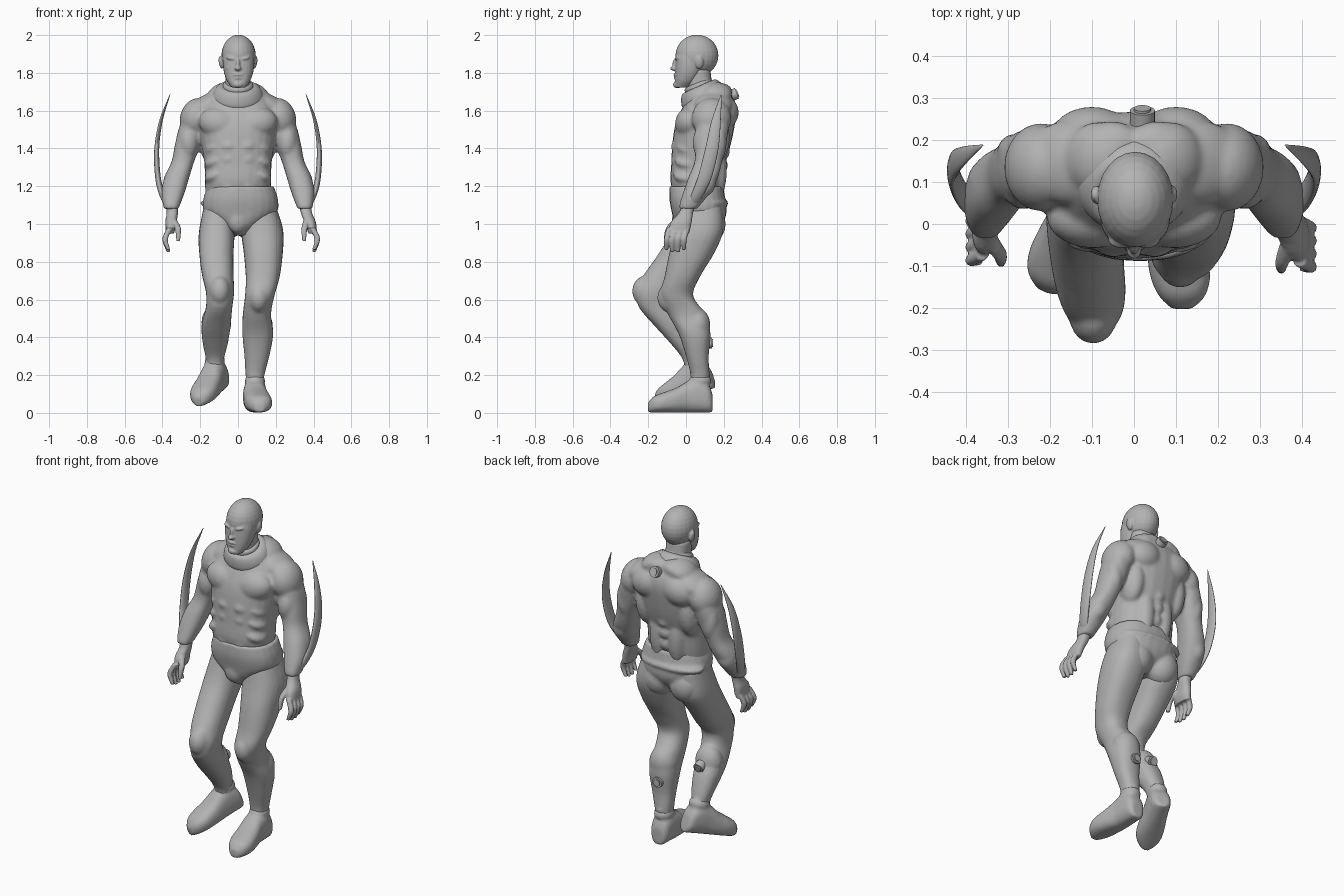
import bpy, bmesh, math
from mathutils import Matrix, Vector

cube = bpy.data.objects.get("Cube")
if cube:
    bpy.data.objects.remove(cube, do_unlink=True)

GREY = (0.45, 0.45, 0.45, 1.0)
clay = bpy.data.materials.new("clay grey")
clay.use_nodes = True
clay.diffuse_color = GREY
shader = next(n for n in clay.node_tree.nodes if n.type == "BSDF_PRINCIPLED")
shader.inputs["Base Color"].default_value = GREY
shader.inputs["Roughness"].default_value = 0.7


def spline(rings, steps=4):
    """Catmull-Rom interpolation of the ring values."""
    pts = [Vector(r) for r in rings]
    ext = [pts[0] * 2 - pts[1]] + pts + [pts[-1] * 2 - pts[-2]]
    out = []
    for a, b, c, d in zip(ext, ext[1:], ext[2:], ext[3:]):
        for i in range(steps):
            t = i / steps
            out.append(b + (c - a) * (t / 2) + (a * 2 - b * 5 + c * 4 - d) * (t * t / 2)
                       + (b * 3 - a - c * 3 + d) * (t ** 3 / 2))
    return out + [pts[-1]]


def tube(bm, rings, axis="Z", side=1, sides=24, power=0.85):
    """Loft rounded rings (x, y, z, half width, half depth) along an axis."""
    loops = []
    for x, y, z, a, b in spline(rings):
        loop = []
        for i in range(sides):
            ang = math.tau * i / sides
            u, v = (math.copysign(abs(f) ** power, f) for f in (math.cos(ang), math.sin(ang)))
            offset = (a * u, b * v, 0) if axis == "Z" else (a * u, 0, b * v)
            p = Vector((x, y, z)) + Vector(offset)
            p.x *= side
            loop.append(bm.verts.new(p))
        loops.append(loop)
    for low, high in zip(loops, loops[1:]):
        for i in range(sides):
            j = (i + 1) % sides
            bm.faces.new((low[i], low[j], high[j], high[i]))
    bm.faces.new(loops[0][::-1])
    bm.faces.new(loops[-1])


def blob(bm, centre, radii, pair=True, turn=0):
    """Ellipsoid muscle, mirrored when it sits off the centre line."""
    for s in ((1, -1) if pair and centre[0] else (1,)):
        m = (Matrix.Translation((centre[0] * s, *centre[1:]))
             @ Matrix.Rotation(math.radians(turn * s), 4, "Y") @ Matrix.Diagonal((*radii, 1)))
        bmesh.ops.create_uvsphere(bm, u_segments=24, v_segments=14, radius=1, matrix=m)


def finish(name, bm, voxel=None, matrix=None, relax=4):
    """Make the object; fuse overlapping volumes into one sculpted skin."""
    bmesh.ops.recalc_face_normals(bm, faces=bm.faces)
    if matrix:
        bm.transform(matrix)
    mesh = bpy.data.meshes.new(name)
    bm.to_mesh(mesh)
    bm.free()
    obj = bpy.data.objects.new(name, mesh)
    bpy.context.collection.objects.link(obj)
    if voxel:
        remesh = obj.modifiers.new("fuse", "REMESH")
        remesh.mode, remesh.voxel_size = "VOXEL", voxel
        relaxer = obj.modifiers.new("relax", "SMOOTH")
        relaxer.factor, relaxer.iterations = 0.5, relax
        graph = bpy.context.evaluated_depsgraph_get()
        mesh = bpy.data.meshes.new_from_object(obj.evaluated_get(graph))
        obj.modifiers.clear()
        obj.data = mesh
    mesh.materials.clear()
    mesh.materials.append(clay)
    mesh.polygons.foreach_set("use_smooth", [True] * len(mesh.polygons))
    return obj


# Upper body: lofted trunk and arms fused with their muscles
bm = bmesh.new()
tube(bm, [(0, y, z, a, b) for z, y, a, b in (
    (1.14, .06, .17, .115), (1.22, .056, .176, .138), (1.32, .064, .178, .142),
    (1.42, .082, .193, .155), (1.52, .1, .207, .158), (1.6, .12, .2, .147),
    (1.66, .13, .165, .125), (1.72, .12, .11, .095))])
blob(bm, (.095, .018, 1.53), (.115, .076, .085), turn=-15)     # chest
for row in range(4):                                           # belly rows
    blob(bm, (.048, -.035, 1.2 + row * .07), (.052, .044, .04))
for row in range(3):                                           # slanted ribs
    blob(bm, (.115, .01 + row * .008, 1.26 + row * .075), (.068, .078, .036), turn=25)
blob(bm, (.14, .14, 1.46), (.066, .092, .15))                  # flank of back
blob(bm, (.1, .205, 1.59), (.1, .074, .085), turn=15)          # shoulder blade
blob(bm, (.155, .145, 1.63), (.12, .1, .058), turn=26)         # shoulder slope
blob(bm, (.085, .155, 1.69), (.085, .088, .055), turn=25)      # neck slope
blob(bm, (.055, .185, 1.7), (.075, .06, .045), turn=10)        # raised upper back
blob(bm, (.06, .155, 1.29), (.055, .062, .17))                 # lower back
for row in range(5):                                           # spine
    blob(bm, (0, .187 + row * .01, 1.24 + row * .07), (.035, .024, .036))
for side in (1, -1):
    tube(bm, ((.19, .14, 1.61, .06, .08), (.235, .14, 1.53, .07, .088),
              (.266, .13, 1.42, .068, .082), (.292, .118, 1.33, .06, .073),
              (.323, .092, 1.25, .066, .078), (.343, .058, 1.17, .062, .072),
              (.352, .02, 1.1, .045, .055), (.353, .01, 1.08, .038, .045)), side=side)
blob(bm, (.222, .135, 1.56), (.085, .105, .108), turn=-15)     # shoulder
blob(bm, (.262, .085, 1.43), (.05, .05, .085))                 # front of arm
blob(bm, (.28, .17, 1.43), (.046, .045, .1))                   # back of arm
blob(bm, (.338, .1, 1.23), (.056, .06, .085), turn=-15)        # forearm
finish("upper_body", bm, .0095)

# Pelvis with briefs, buttocks and rear belt roll
bm = bmesh.new()
tube(bm, [(.014, y, z, a, b) for z, y, a, b in (
    (1.2, .055, .176, .142), (1.13, .06, .198, .148), (1.06, .07, .192, .145),
    (1, .065, .115, .125), (.94, .05, .04, .075))])
blob(bm, (.088, .12, 1), (.096, .09, .105))
blob(bm, (.012, .125, 1.11), (.19, .1, .034))
blob(bm, (0, -.03, 1.02), (.06, .045, .07))
finish("pelvis", bm, .0095)

# Legs: left one standing, right one stepping with a raised knee
left = ((.11, .08, 1.1, .09, .11), (.127, .072, .97, .112, .127), (.134, .032, .85, .104, .12),
        (.131, -.02, .72, .09, .094), (.115, -.05, .62, .078, .088), (.1, .005, .52, .075, .1),
        (.105, .045, .42, .082, .085), (.1, .06, .3, .066, .06), (.09, .074, .2, .05, .05),
        (.09, .07, .12, .04, .045))
right = ((-.1, .08, 1.1, .08, .11), (-.113, .05, .95, .095, .132), (-.114, -.03, .83, .09, .124),
         (-.106, -.11, .72, .083, .12), (-.095, -.16, .64, .075, .1), (-.1, -.148, .56, .07, .102),
         (-.116, -.07, .46, .077, .096), (-.12, -.01, .37, .067, .074),
         (-.122, .032, .29, .049, .053), (-.122, .04, .22, .042, .042))
for name, rings, knee, calf, heel in (
        ("left_leg", left, (.11, -.082, .61), (.105, .062, .46), (.09, .1, .2)),
        ("right_leg", right, (-.097, -.215, .645), (-.114, -.055, .48), (-.122, .07, .29))):
    bm = bmesh.new()
    tube(bm, rings)
    blob(bm, knee, (.058, .07, .08), pair=False)
    blob(bm, calf, (.08, .068, .095), pair=False)
    blob(bm, heel, (.032, .03, .025), pair=False)
    finish(name, bm, .0095)

# Feet, modelled around the ankle and then posed
poses = {
    "left_foot": Matrix.Translation((.09, .07, .17)),
    "right_foot": Matrix.Translation((-.125, .045, .272))
    @ Matrix.Rotation(math.radians(-23), 4, "Z") @ Matrix.Rotation(math.radians(17), 4, "X")}
for name, pose in poses.items():
    toe_out = .024 if name == "left_foot" else 0
    bm = bmesh.new()
    tube(bm, [(toe_out * t, y, h - .168, w, h) for t, y, w, h in (
        (0, .07, .035, .05), (0, .05, .053, .074), (0, 0, .06, .092), (0, -.06, .064, .083),
        (.4, -.12, .07, .066), (.8, -.19, .072, .053), (1, -.24, .056, .043),
        (1, -.272, .024, .026))], axis="Y", power=.8)
    blob(bm, (0, .005, 0), (.054, .06, .042))
    finish(name, bm, .009, pose)

# Hands and forearm blades; the right hand hangs closer to the body
for side, label, shift in ((1, "left", (0, 0, 0)), (-1, "right", (.034, .016, 0))):
    bm = bmesh.new()
    tube(bm, ((.353, .02, 1.12, .032, .036), (.362, 0, 1.06, .03, .038),
              (.382, -.025, 1.01, .03, .055), (.396, -.038, .95, .023, .056)), side=side)
    for i in range(4):
        y = -.088 + i * .031
        tip = .845 + abs(i - 1.5) * .012
        tube(bm, ((.394, y, .98, .016, .015), (.42, y - .014, .92, .015, .014),
                  (.402, y - .016, tip, .01, .01)), side=side, sides=12)
    tube(bm, ((.37, -.03, 1.04, .017, .02), (.352, -.088, .98, .016, .018),
              (.35, -.108, .91, .01, .011)), side=side, sides=12)
    for v in bm.verts:                              # swing the hand from the wrist
        v.co += Vector(shift) * min(1, max(0, (1.12 - v.co.z) / .14))
    finish(label + "_hand", bm, .005, relax=2)

    bm = bmesh.new()
    tube(bm, ((.36, .187, 1.685, .002, .002), (.407, .16, 1.55, .009, .024),
              (.43, .137, 1.4, .013, .035), (.424, .1, 1.25, .015, .037),
              (.4, .058, 1.15, .016, .032), (.365, .025, 1.08, .013, .022)),
         side=side, power=1.1)
    finish(label + "_blade", bm)

# Neck
bm = bmesh.new()
tube(bm, [(0, y, z, .067, .067) for y, z in ((.1, 1.64), (.075, 1.72), (.06, 1.83))])
finish("neck", bm)

# Head: skull, jaw and features fused together
bm = bmesh.new()
blob(bm, (.003, .058, 1.892), (.091, .114, .11), pair=False)
tube(bm, [(.003, y, z, a, b) for z, y, a, b in (
    (1.722, -.022, .036, .037), (1.76, 0, .063, .058), (1.81, .016, .079, .073),
    (1.87, .028, .084, .082), (1.92, .04, .076, .085))])
blob(bm, (.03, -.036, 1.875), (.034, .022, .011), turn=-12)    # brow
blob(bm, (.04, -.021, 1.825), (.028, .025, .02))               # cheek
blob(bm, (0, -.052, 1.845), (.012, .02, .034))                 # nose bridge
blob(bm, (0, -.061, 1.824), (.018, .023, .013))                # nose tip
blob(bm, (0, -.049, 1.79), (.03, .018, .009))                  # upper lip
blob(bm, (0, -.047, 1.773), (.026, .018, .009))                # lower lip
blob(bm, (0, -.045, 1.738), (.03, .024, .019))                 # chin
blob(bm, (.09, .07, 1.855), (.012, .022, .034), turn=10)       # ear
finish("head", bm, .005, relax=3)

# Draped collar, tilted so it rises at the back, with an inner neckband
lean = Matrix.Translation((0, .082, 1.695)) @ Matrix.Rotation(math.radians(24), 4, "X")
for name, rings in (
        ("collar", ((-.06, .136, .12), (-.025, .138, .125), (.01, .126, .114),
                    (.034, .104, .098), (.038, .082, .08))),
        ("neckband", ((0, .08, .08), (.045, .08, .078), (.058, .07, .07)))):
    bm = bmesh.new()
    tube(bm, [(0, 0, z, a, b) for z, a, b in rings], sides=32, power=1)
    finish(name, bm, .007, lean)

# Round ports on the back and the calves
ports = (("back_port", (.02, .252, 1.685), 22), ("left_calf_port", (.095, .118, .37), 0),
         ("right_calf_port", (-.104, .018, .475), -22))
for name, spot, tilt in ports:
    bm = bmesh.new()
    for radius, depth in ((.03, .038), (.02, .05)):
        bmesh.ops.create_cone(bm, cap_ends=True, segments=20, radius1=radius,
                              radius2=radius, depth=depth)
    pose = Matrix.Translation(spot) @ Matrix.Rotation(math.radians(tilt - 90), 4, "X")
    port = finish(name, bm, matrix=pose)
    bpy.context.view_layer.objects.active = port
    bpy.ops.object.select_all(action="DESELECT")
    port.select_set(True)
    bpy.ops.object.shade_smooth_by_angle()
